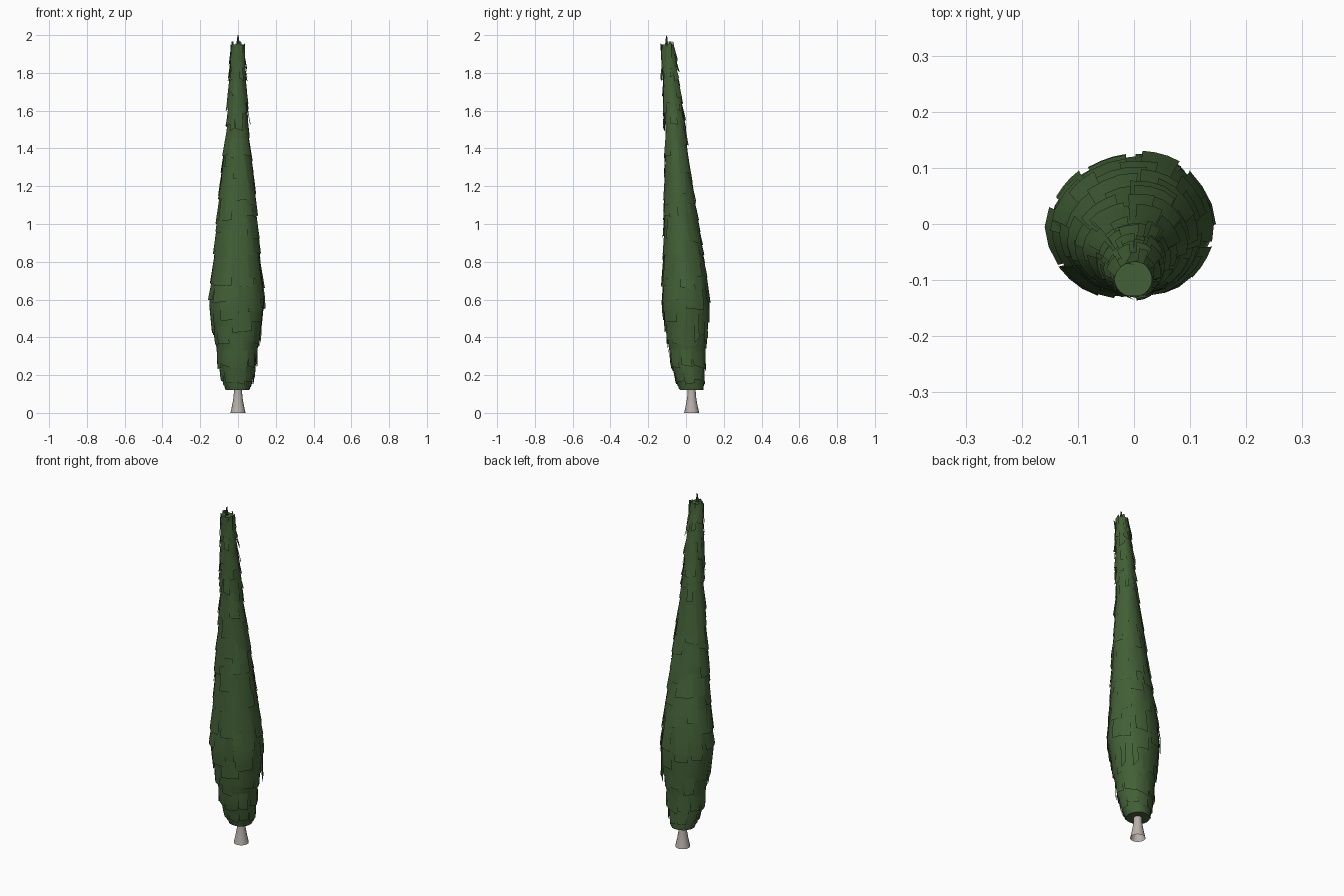
import bpy, bmesh, math, random
from math import sin, cos, pi

if "Cube" in bpy.data.objects:
    bpy.data.objects.remove(bpy.data.objects["Cube"])

random.seed(4)


def material(name, rgb):
    m = bpy.data.materials.new(name)
    m.diffuse_color = (*rgb, 1)
    m.use_nodes = True
    m.node_tree.nodes["Principled BSDF"].inputs["Base Color"].default_value = m.diffuse_color
    return m


GREEN = material("cypress green", (0.055, 0.115, 0.037))
BARK = material("pale bark", (0.48, 0.43, 0.40))

# Crown profile: height, half width, front y, back y
PROFILE = [(0.12, .066, -.038, .098), (0.20, .088, -.062, .10), (0.27, .10, -.085, .105),
           (0.40, .122, -.108, .118), (0.58, .148, -.132, .13), (0.75, .132, -.128, .113),
           (1.00, .108, -.12, .07), (1.24, .088, -.115, .033), (1.50, .059, -.113, .0),
           (1.70, .047, -.124, -.026), (1.95, .037, -.133, -.062)]
LOBES = [random.uniform(.93, 1.05) for _ in range(12)]


def crown_point(z, a, offset=0.0):
    """Point on the leaning, lobed crown at height z and angle a."""
    zc = min(max(z, PROFILE[0][0]), PROFILE[-1][0])
    for p, q in zip(PROFILE, PROFILE[1:]):
        if zc <= q[0]:
            t = (zc - p[0]) / (q[0] - p[0])
            rx, y0, y1 = (u + (v - u) * t for u, v in zip(p[1:], q[1:]))
            break
    f = (a / (2 * pi) * 12) % 12
    i = int(f) % 12
    lobe = LOBES[i] + (LOBES[(i + 1) % 12] - LOBES[i]) * (f - int(f))
    ry = (y1 - y0) / 2
    return ((rx * lobe + offset) * cos(a), (y0 + y1) / 2 + (ry * lobe + offset) * sin(a), z)


def finish(bm, name, mat, angle):
    me = bpy.data.meshes.new(name)
    bm.to_mesh(me)
    bm.free()
    me.materials.append(mat)
    ob = bpy.data.objects.new(name, me)
    bpy.context.collection.objects.link(ob)
    bpy.ops.object.select_all(action='DESELECT')
    ob.select_set(True)
    bpy.context.view_layer.objects.active = ob
    bpy.ops.object.shade_smooth_by_angle(angle=math.radians(angle))
    return ob


def loft(bm, rings):
    for r, s in zip(rings, rings[1:]):
        n = len(r)
        for i in range(n):
            bm.faces.new((r[i], r[(i + 1) % n], s[(i + 1) % n], s[i]))


# Trunk: flared, open foot running up into the crown
bm = bmesh.new()
loft(bm, [[bm.verts.new((r * cos(i * pi / 8), y + r * sin(i * pi / 8), z)) for i in range(16)]
          for z, r, y in [(0, .04, .03), (.04, .031, .03), (.08, .024, .03), (.13, .02, .03), (.3, .018, .02)]])
finish(bm, "trunk", BARK, 40)

# Crown core: closed loft following the profile
bm = bmesh.new()
rings = [[bm.verts.new(crown_point(p[0], i * pi / 12, -.003)) for i in range(24)] for p in PROFILE]
loft(bm, rings)
bm.faces.new(rings[0][::-1])
bm.faces.new(rings[-1])
finish(bm, "crown_core", GREEN, 35)


def frond(bm, a, width, top, bottom, flare, slant=0.0, cols=3):
    """Curved shingle hugging the crown, with its lower hem standing off."""
    rows = []
    for k in range(4):
        t = k / 3
        rows.append([])
        for c in range(cols + 1):
            s = c / cols - .5
            z = top + (bottom - top) * t + slant * s * t
            rows[-1].append(bm.verts.new(crown_point(z, a + width * s, -.004 + flare * t)))
    for r, s in zip(rows, rows[1:]):
        for c in range(cols):
            bm.faces.new((r[c], s[c], s[c + 1], r[c + 1]))


# Foliage: staggered tiers of overlapping fronds
bm = bmesh.new()
z = 0.23
tier = 0
while z < 1.72:
    n = 9 if z < 1.2 else 7
    for i in range(n):
        a = 2 * pi * (i + .5 * (tier % 2)) / n + random.uniform(-.2, .2)
        h = random.uniform(.10, .24) if z > .35 else .1
        low = max(.135, z + random.uniform(-.05, .04))
        frond(bm, a, random.uniform(.45, .85), low + h, low,
              random.uniform(.005, .012), random.uniform(-.012, .012))
    z += .115
    tier += 1
finish(bm, "foliage_fronds", GREEN, 40)

# Ragged skirts near the foot
bm = bmesh.new()
for low, top, flare, n in [(.12, .24, .006, 8), (.15, .27, .014, 9), (.225, .34, .019, 9)]:
    for i in range(n):
        frond(bm, 2 * pi * i / n + low * 9, random.uniform(.5, .8), top,
              low + random.uniform(0, .025), flare * random.uniform(.6, 1), random.uniform(-.02, .02))
# Stray tips at the back right
for a in (.45, .95):
    frond(bm, a, .22, .58, .385, .022, .03, 1)
finish(bm, "foot_skirts", GREEN, 40)

# Narrow, rough tufts around the tip
bm = bmesh.new()
for low in (1.5, 1.57, 1.62, 1.68, 1.74, 1.79, 1.84):
    for i in range(8):
        b = low + random.uniform(-.02, .03)
        frond(bm, 2 * pi * i / 8 + random.uniform(-.4, .4), random.uniform(.3, .7),
              min(b + random.uniform(.08, .14), 1.965), b, random.uniform(.004, .016),
              random.uniform(-.02, .02), 2)
# Upright blades crowning the tip
for i in range(9):
    a = 2 * pi * i / 9
    lo = crown_point(1.86, a, 0)
    hi = crown_point(1.965 - .025 * random.random(), a + .3, random.uniform(-.012, .004))
    w = .011
    t = (-sin(a) * w, cos(a) * w)
    bm.faces.new([bm.verts.new(v) for v in (
        (lo[0] - t[0], lo[1] - t[1], lo[2]), (lo[0] + t[0], lo[1] + t[1], lo[2]),
        (hi[0] + t[0], hi[1] + t[1], hi[2]), (hi[0] - t[0], hi[1] - t[1], hi[2] - .01))])
finish(bm, "tip_tufts", GREEN, 25)

# Leader spike
bm = bmesh.new()
for a in (0, pi / 3, 2 * pi / 3):
    bm.faces.new([bm.verts.new((s * cos(a), -.103 + s * sin(a), h))
                  for s, h in ((-.012, 1.93), (.012, 1.93), (.003, 2.0), (-.003, 1.995))])
finish(bm, "leader_spike", GREEN, 25)
